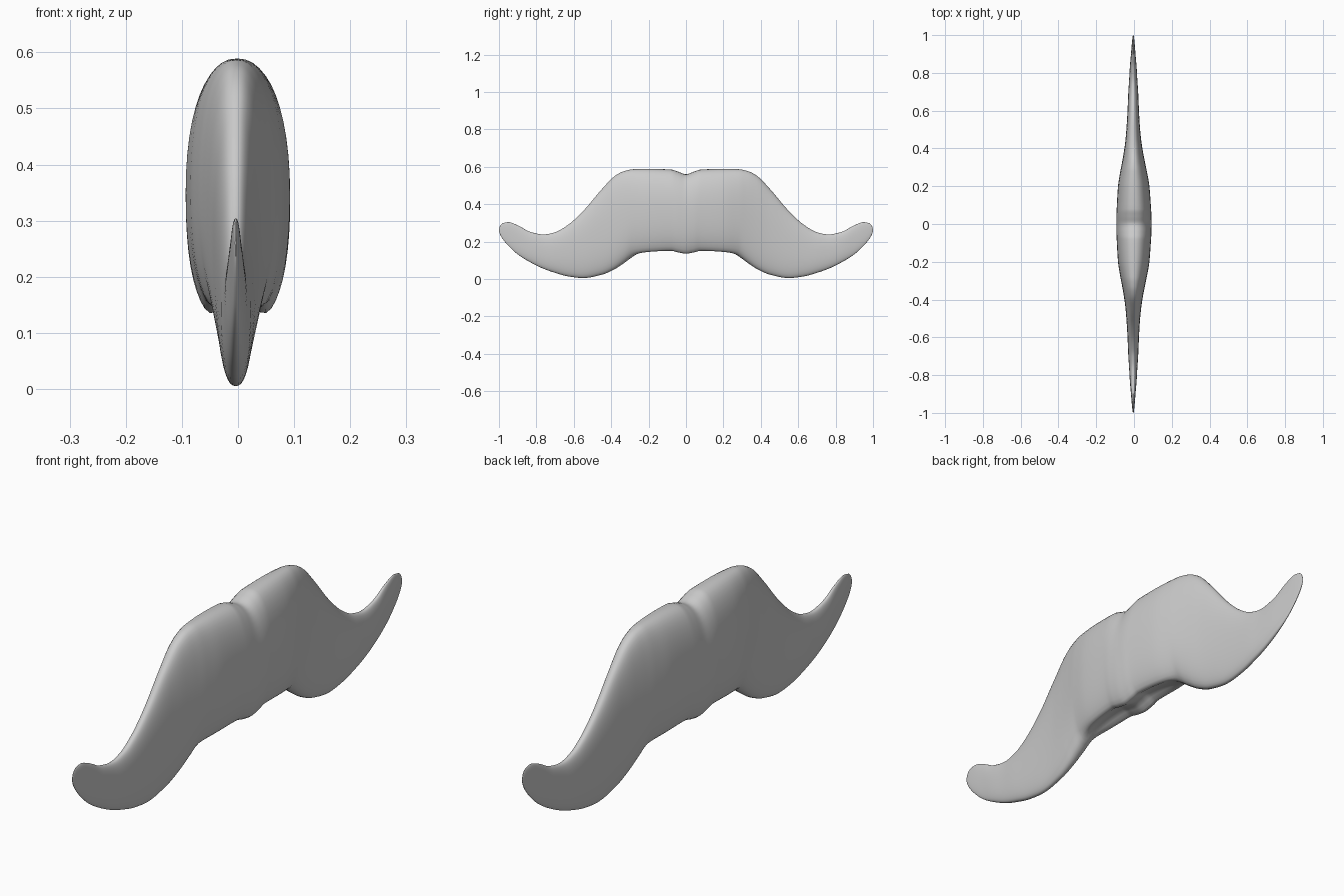
import bpy, bmesh, math

if "Cube" in bpy.data.objects:
    bpy.data.objects.remove(bpy.data.objects["Cube"])

# Half outline, mirrored along y: (y, top z, bottom z, half thickness)
STATIONS = [
    (0.00, 0.560, 0.116, 0.093), (0.04, 0.573, 0.122, 0.093),
    (0.08, 0.585, 0.131, 0.091), (0.20, 0.589, 0.125, 0.083),
    (0.28, 0.587, 0.118, 0.070), (0.33, 0.577, 0.086, 0.060),
    (0.38, 0.551, 0.053, 0.051), (0.45, 0.480, 0.023, 0.041),
    (0.55, 0.363, 0.005, 0.033), (0.63, 0.290, 0.014, 0.029),
    (0.70, 0.250, 0.033, 0.026), (0.76, 0.238, 0.054, 0.022),
    (0.83, 0.251, 0.088, 0.018), (0.90, 0.287, 0.132, 0.012),
    (0.95, 0.304, 0.178, 0.008), (0.98, 0.298, 0.214, 0.005),
    (0.993, 0.286, 0.236, 0.003), (1.00, 0.266, 0.255, 0.001),
]
SIDES, STEPS = 48, 5


def monotone(points, i, k):
    """Slope limited tangent of column k at station i."""
    if i == 0 or i == len(points) - 1:
        return 0.0 if i == 0 else (points[i][k] - points[i-1][k]) / (points[i][0] - points[i-1][0])
    a = (points[i][k] - points[i-1][k]) / (points[i][0] - points[i-1][0])
    b = (points[i+1][k] - points[i][k]) / (points[i+1][0] - points[i][0])
    return 0.0 if a * b <= 0 else 2 * a * b / (a + b)


def smooth_stations(points):
    out = []
    for i in range(len(points) - 1):
        p, q = points[i], points[i + 1]
        h = q[0] - p[0]
        for s in range(STEPS):
            t = s / STEPS
            row = [p[0] + h * t]
            for k in (1, 2, 3):
                m, n = monotone(points, i, k), monotone(points, i + 1, k)
                row.append((2*t**3 - 3*t**2 + 1) * p[k] + (t**3 - 2*t**2 + t) * h * m
                           + (3*t**2 - 2*t**3) * q[k] + (t**3 - t**2) * h * n)
            out.append(row)
    return out + [list(points[-1])]


def section(y, top, bottom, width):
    """Rounded vertical section, hollowed underneath near the middle."""
    mid, half = (top + bottom) / 2, (top - bottom) / 2
    hollow = max(0.0, 1 - (abs(y) / 0.29) ** 4)
    pts = []
    for j in range(SIDES):
        a = 2 * math.pi * j / SIDES
        c, s = math.cos(a), math.sin(a)
        power = 0.85 if s > 0 else 0.85 - 0.2 * hollow
        x = math.copysign(abs(c) ** power, c)
        z = mid + half * math.copysign(abs(s) ** 0.9, s)
        if s < 0:
            z += 0.04 * hollow * max(0.0, 1 - (x / 0.65) ** 2) ** 2
        pts.append((x * width - 0.004 * min(1, abs(y) / 0.5), y, z))
    return pts


# Moustache body lofted from tip to tip
half_rows = smooth_stations(STATIONS)
rows = [[-r[0]] + r[1:] for r in reversed(half_rows[1:])] + half_rows
bm = bmesh.new()
rings = [[bm.verts.new(p) for p in section(*r)] for r in rows]
for a, b in zip(rings, rings[1:]):
    for j in range(SIDES):
        k = (j + 1) % SIDES
        bm.faces.new((a[j], a[k], b[k], b[j]))
bm.faces.new(rings[0])
bm.faces.new(rings[-1])
bmesh.ops.recalc_face_normals(bm, faces=bm.faces)

mesh = bpy.data.meshes.new("moustache")
bm.to_mesh(mesh)
bm.free()
moustache = bpy.data.objects.new("moustache", mesh)
bpy.context.collection.objects.link(moustache)
bpy.context.view_layer.objects.active = moustache
moustache.select_set(True)
bpy.ops.object.shade_smooth_by_angle(angle=math.radians(50))
